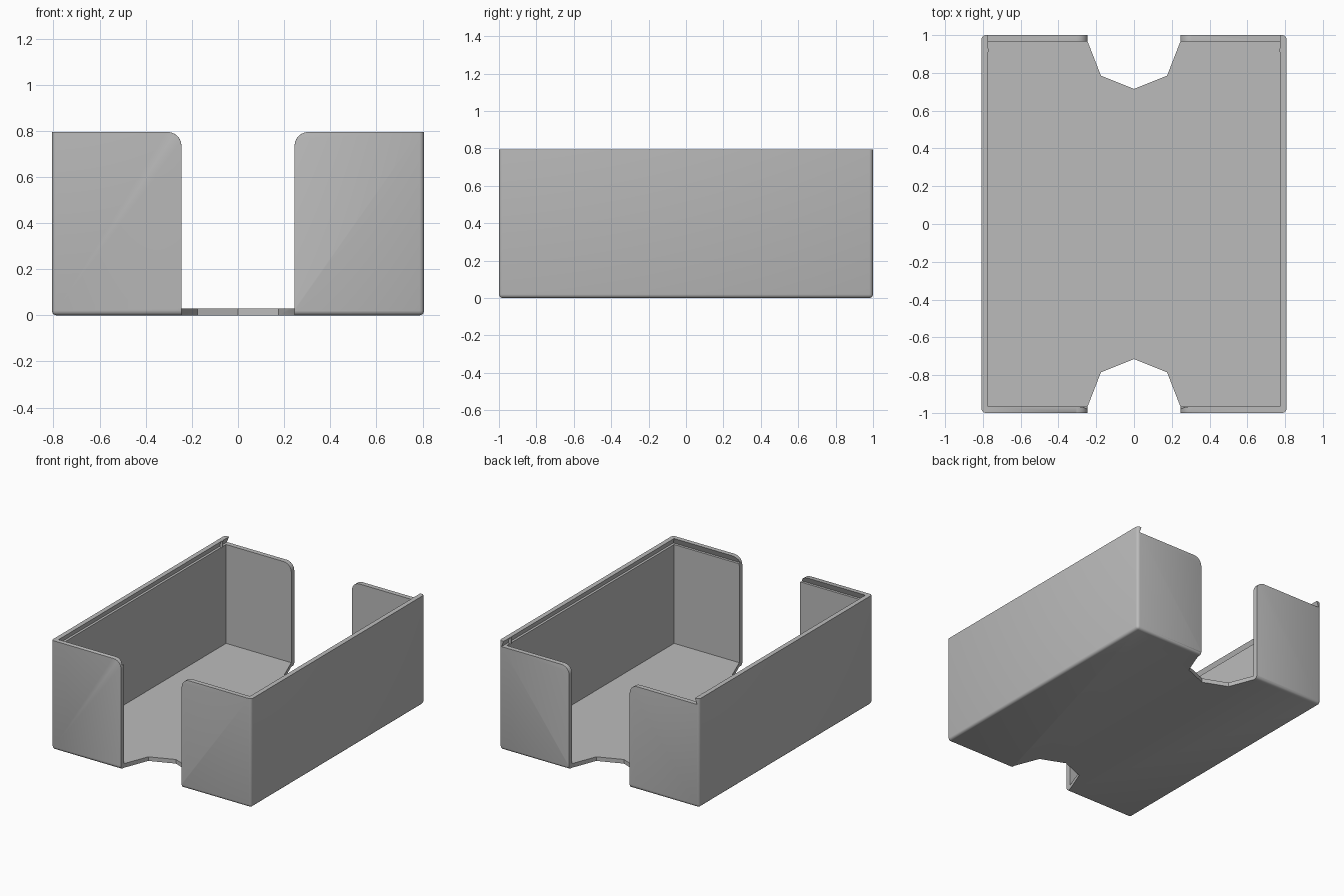
import bpy, bmesh, math

if "Cube" in bpy.data.objects:
    bpy.data.objects.remove(bpy.data.objects["Cube"])

HX, HY, H = 0.807, 1.0, 0.795     # outer half width, half depth, height
T, FLOOR, LEDGE = 0.035, 0.03, 0.752
IX, IY = HX - T, HY - T
NOTCH, R = 0.245, 0.06

grey = bpy.data.materials.new("plain_grey")
grey.use_nodes = True
colour = (0.5, 0.5, 0.5, 1)
grey.diffuse_color = colour
grey.node_tree.nodes["Principled BSDF"].inputs["Base Color"].default_value = colour


def make(name, bm):
    bmesh.ops.recalc_face_normals(bm, faces=bm.faces)
    mesh = bpy.data.meshes.new(name)
    bm.to_mesh(mesh)
    bm.free()
    mesh.materials.append(grey)
    ob = bpy.data.objects.new(name, mesh)
    bpy.context.collection.objects.link(ob)
    return ob


def loft(name, bottom, top):
    """Solid between two matching rings of points."""
    bm = bmesh.new()
    a = [bm.verts.new(p) for p in bottom]
    b = [bm.verts.new(p) for p in top]
    bm.faces.new(a)
    bm.faces.new(b)
    for i in range(len(a)):
        j = (i + 1) % len(a)
        bm.faces.new((a[i], a[j], b[j], b[i]))
    return make(name, bm)


def rect(x, y0, y1, z):
    return [(-x, y0, z), (x, y0, z), (x, y1, z), (-x, y1, z)]


def cut(ob, cutter):
    mod = ob.modifiers.new("cut", "BOOLEAN")
    mod.operation, mod.solver, mod.object = "DIFFERENCE", "EXACT", cutter
    bpy.context.view_layer.update()
    result = bpy.data.meshes.new_from_object(
        ob.evaluated_get(bpy.context.evaluated_depsgraph_get()))
    ob.modifiers.clear()
    ob.data = result
    bpy.data.objects.remove(cutter)


def bevel(ob, test, width, segments):
    bm = bmesh.new()
    bm.from_mesh(ob.data)
    edges = [e for e in bm.edges if test(*[v.co for v in e.verts])]
    bmesh.ops.bevel(bm, geom=edges, offset=width, segments=segments, profile=0.5,
                    affect="EDGES", clamp_overlap=True)
    bm.to_mesh(ob.data)
    bm.free()


# Tray body with softened base and corners
tray = loft("tray", rect(HX, -HY, HY, 0), rect(HX, -HY, HY, H))
bevel(tray, lambda a, b: min(a.z, b.z) < 0.01, 0.02, 3)

# Hollow interior
cut(tray, loft("cavity", rect(IX, -IY, IY, FLOOR), rect(IX, -IY, IY, 1)))

# Finger openings in the end walls and floor
for side, top in ((-1, H), (1, LEDGE)):
    half = [(NOTCH, FLOOR)]
    for i in range(7):
        t = math.pi / 2 * i / 6
        half.append((NOTCH + R - R * math.cos(t), top - R + R * math.sin(t)))
    half.append((NOTCH + R, 1))
    outline = half + [(-x, z) for x, z in reversed(half)]
    cut(tray, loft("wall_notch", [(x, side * 0.9, z) for x, z in outline],
                   [(x, side * 1.1, z) for x, z in outline]))
    half = [(NOTCH, 1.1), (NOTCH, IY), (0.175, 0.785)]
    plan = half + [(0, 0.715)] + [(-x, y) for x, y in reversed(half)]
    cut(tray, loft("floor_notch", [(x, side * y, -0.1) for x, y in plan],
                   [(x, side * y, 0.1) for x, y in plan]))


# Rounded edges around the wall openings
def opening_edge(a, b):
    return all(abs(abs(p.y) - HY) < 1e-4 and NOTCH - 0.001 < abs(p.x) < NOTCH + R + 0.001
               and p.z > 0.019 for p in (a, b)) and a.x * b.x > 0 and abs(a.z - b.z) > 1e-4


bevel(tray, opening_edge, 0.012, 3)

# Undercut rail for a sliding lid, open at the back
cut(tray, loft("rail", rect(IX + 0.018, -IY - 0.018, 1.1, LEDGE),
               rect(IX - 0.001, -IY + 0.001, 1.1, H + 0.005)))

# Small lid stops in the rails
for side, name in ((1, "left_lid_stop"), (-1, "right_lid_stop")):
    ring = [(side * (IX + 0.006) + 0.011 * math.cos(k * math.pi / 6),
             0.92 + 0.011 * math.sin(k * math.pi / 6)) for k in range(12)]
    loft(name, [(x, y, LEDGE - 0.005) for x, y in ring],
         [(x, y, H - 0.002) for x, y in ring])

# Smooth the rounded edges only
bpy.ops.object.select_all(action="DESELECT")
tray.select_set(True)
bpy.context.view_layer.objects.active = tray
bpy.ops.object.shade_smooth_by_angle(angle=math.radians(35))
